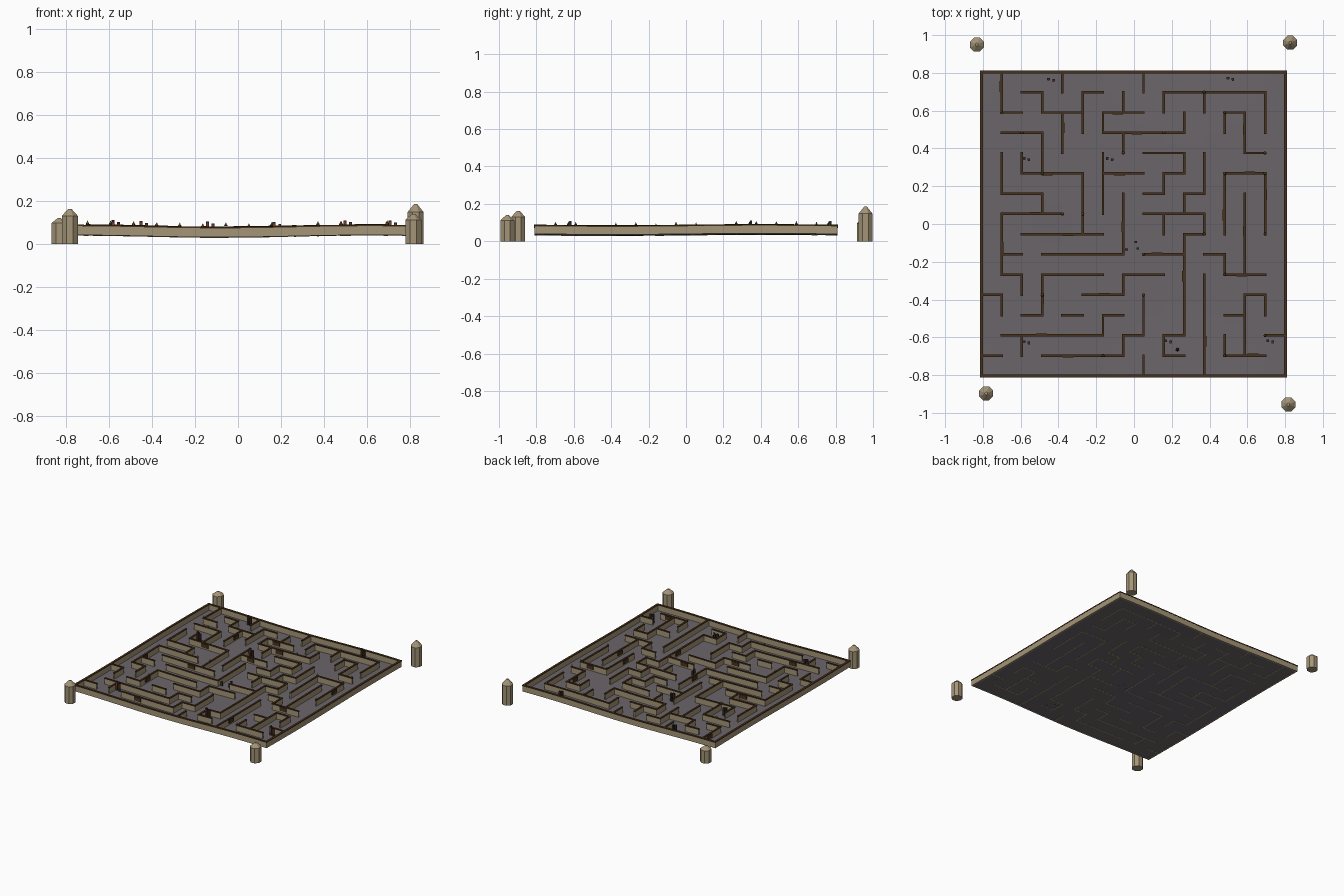
import bpy, bmesh, math, random
from mathutils import Matrix, Vector

if "Cube" in bpy.data.objects:
    bpy.data.objects.remove(bpy.data.objects["Cube"])

CELL, N = 0.1073, 15
WALL_H, CAP_H = 0.04, 0.007
random.seed(4)


def material(name, rgb):
    m = bpy.data.materials.new(name)
    m.use_nodes = True
    m.diffuse_color = (*rgb, 1)
    m.node_tree.nodes["Principled BSDF"].inputs["Base Color"].default_value = (*rgb, 1)
    return m


STONE = material("tan stone", (0.37, 0.30, 0.185))
WOOD = material("dark brown wood", (0.065, 0.032, 0.012))
FLOOR = material("grey purple paving", (0.145, 0.13, 0.142))
RED = material("dull red cloth", (0.22, 0.035, 0.02))
FLAME = material("amber flame", (0.6, 0.35, 0.05))
DARK = material("charcoal", (0.035, 0.03, 0.025))


def grid_x(i):
    return -0.808 + i * CELL


def grid_y(j):
    return 0.805 - j * CELL


def ground(x, y):
    return 0.037 + 0.005 * math.sin(4.5 * x - 1.2) + 0.003 * math.sin(4 * y)


def finish(bm, name, mat):
    bmesh.ops.recalc_face_normals(bm, faces=bm.faces)
    mesh = bpy.data.meshes.new(name)
    bm.to_mesh(mesh)
    bm.free()
    mesh.materials.append(mat)
    ob = bpy.data.objects.new(name, mesh)
    bpy.context.collection.objects.link(ob)
    return ob


def strip(bm, a, b, half, low, high):
    """Bar from a to b that follows the uneven ground."""
    a, b = Vector(a), Vector(b)
    along = (b - a).normalized()
    side = Vector((-along.y, along.x)) * half
    a, b = a - along * half, b + along * half
    steps = max(1, round((b - a).length / CELL * 2))
    rings = []
    for k in range(steps + 1):
        p = a.lerp(b, k / steps)
        z = ground(p.x, p.y)
        rings.append([bm.verts.new((*(p + side * s), z + h))
                      for s, h in ((-1, low), (1, low), (1, high), (-1, high))])
    for r, q in zip(rings, rings[1:]):
        for k in range(4):
            n = (k + 1) % 4
            bm.faces.new((r[k], r[n], q[n], q[k]))
    bm.faces.new(rings[0])
    bm.faces.new(rings[-1])


def block(bm, x, y, low, size):
    m = Matrix.Translation((x, y, ground(x, y) + low + size[2] / 2))
    bmesh.ops.create_cube(bm, size=1, matrix=m @ Matrix.Diagonal((*size, 1)))


def cone(bm, x, y, z, r1, r2, h, sides):
    m = Matrix.Translation((x, y, z + h / 2)) @ Matrix.Rotation(math.pi / sides, 4, "Z")
    bmesh.ops.create_cone(bm, cap_ends=True, segments=sides, radius1=r1, radius2=r2,
                          depth=h, matrix=m)


# Maze plan: one line per inner grid row, then one per inner grid column
ROWS = """..-..-...-----.
.-.--.--....-..
.--...----.....
........--...-.
..---.--.-..--.
.--.....-.-....
.---....---....
..----....-....
.-.----.--.-...
.-.---.--...--.
-....--......-.
..-.-.-.....-..
.-----.-.-....-
-..----..-..--.""".split()
COLUMNS = """||..||.|||.|...
....|.....|..|.
.|.||.|...||...
|.||...........
.||..|||.......
..|.|||.....|..
.|.|..|||.|..|.
|..........||.|
.|...|.|.....|.
..|.|.|.|||||..
.|..||.|..|||||
..|..|||.|...|.
..||..||||.|||.
.||..|||...|...""".split()


def runs(line):
    """Start and end of each unbroken stretch of wall."""
    start = None
    for k, c in enumerate(line + "."):
        if c != "." and start is None:
            start = k
        elif c == "." and start is not None:
            yield start, k
            start = None


segments = []
for j, line in enumerate(ROWS, 1):
    segments += [((grid_x(s), grid_y(j)), (grid_x(e), grid_y(j))) for s, e in runs(line)]
for i, line in enumerate(COLUMNS, 1):
    segments += [((grid_x(i), grid_y(s)), (grid_x(i), grid_y(e))) for s, e in runs(line)]
corners = [(grid_x(i), grid_y(j)) for i, j in ((0, 0), (N, 0), (N, N), (0, N))]
border = list(zip(corners, corners[1:] + corners[:1]))

# Floor
bm = bmesh.new()
bmesh.ops.create_grid(bm, x_segments=2 * N, y_segments=2 * N, size=N * CELL / 2)
for v in bm.verts:
    v.co.x += grid_x(N / 2)
    v.co.y += grid_y(N / 2)
    v.co.z = ground(v.co.x, v.co.y)
finish(bm, "floor", FLOOR)

# Walls and their timber caps
for name, lines, half in (("inner", segments, 0.0045), ("outer", border, 0.006)):
    wall, cap = bmesh.new(), bmesh.new()
    for a, b in lines:
        strip(wall, a, b, half, -0.001, WALL_H)
        strip(cap, a, b, half + 0.002, WALL_H, WALL_H + CAP_H)
    finish(wall, name + "_walls", STONE)
    finish(cap, name + "_wall_caps", WOOD)

# Timber boards fixed to some of the walls
bm = bmesh.new()
for a, b in segments:
    a, b = Vector(a), Vector(b)
    if (b - a).length < 1.5 * CELL or random.random() < 0.3:
        continue
    along = (b - a).normalized()
    mid = a.lerp(b, random.uniform(0.3, 0.7))
    mid += Vector((-along.y, along.x)) * random.choice((-1, 1)) * 0.007
    strip(bm, mid - along * 0.025, mid + along * 0.025, 0.0035, 0.012, WALL_H)
finish(bm, "wall_boards", WOOD)

# Torches on the wall tops
post, flame = bmesh.new(), bmesh.new()
TORCHES = [(1, 2), (2, 3), (3, 5), (4, 7), (5, 7), (7, 4), (9, 3), (11, 1), (12, 2), (14, 4),
           (12, 5), (14, 5), (11, 8), (14, 8), (8, 9), (3, 11), (8, 11), (12, 10), (6, 14),
           (12, 14), (14, 13)]
for i, j in TORCHES:
    x, y = grid_x(i), grid_y(j)
    top = ground(x, y) + WALL_H + CAP_H
    cone(post, x, y, top, 0.009, 0.006, 0.007, 6)
    cone(flame, x, y, top + 0.007, 0.005, 0.001, 0.01, 6)
finish(post, "torch_holders", WOOD)
finish(flame, "torch_flames", FLAME)

# Small stands: a pair of dark posts with a red cloth at the front
posts, cloth = bmesh.new(), bmesh.new()
STANDS = [(-0.44, 0.765), (0.51, 0.77), (-0.57, 0.345), (-0.13, 0.345), (-0.57, -0.625),
          (0.18, -0.62), (0.72, -0.62)]
for x, y in STANDS:
    block(posts, x - 0.012, y + 0.003, 0, (0.015, 0.011, 0.068))
    block(posts, x + 0.014, y - 0.003, 0, (0.013, 0.011, 0.06))
    block(cloth, x - 0.012, y - 0.004, 0.03, (0.011, 0.004, 0.032))
    block(cloth, x + 0.014, y - 0.01, 0.03, (0.01, 0.004, 0.024))
for x, y in ((-0.04, -0.135), (0.02, -0.13), (0.01, -0.095)):
    block(posts, x, y, 0, (0.014, 0.01, 0.03))
finish(posts, "stand_posts", DARK)
finish(cloth, "stand_cloths", RED)

# Statue in one cell
bm = bmesh.new()
cone(bm, 0.23, -0.665, ground(0.23, -0.665), 0.01, 0.003, 0.04, 5)
finish(bm, "statue", DARK)

# Corner towers standing apart from the maze
for name, x, y, h in (("back_right_tower", -0.832, 0.95, 0.12),
                      ("front_right_tower", -0.783, -0.897, 0.163),
                      ("front_left_tower", 0.817, -0.955, 0.14),
                      ("back_left_tower", 0.827, 0.96, 0.185)):
    bm = bmesh.new()
    roof = 0.2 * h
    cone(bm, x, y, 0, 0.04, 0.04, h - roof, 8)
    cone(bm, x, y, h - roof, 0.04, 0.008, roof, 8)
    finish(bm, name, STONE)
